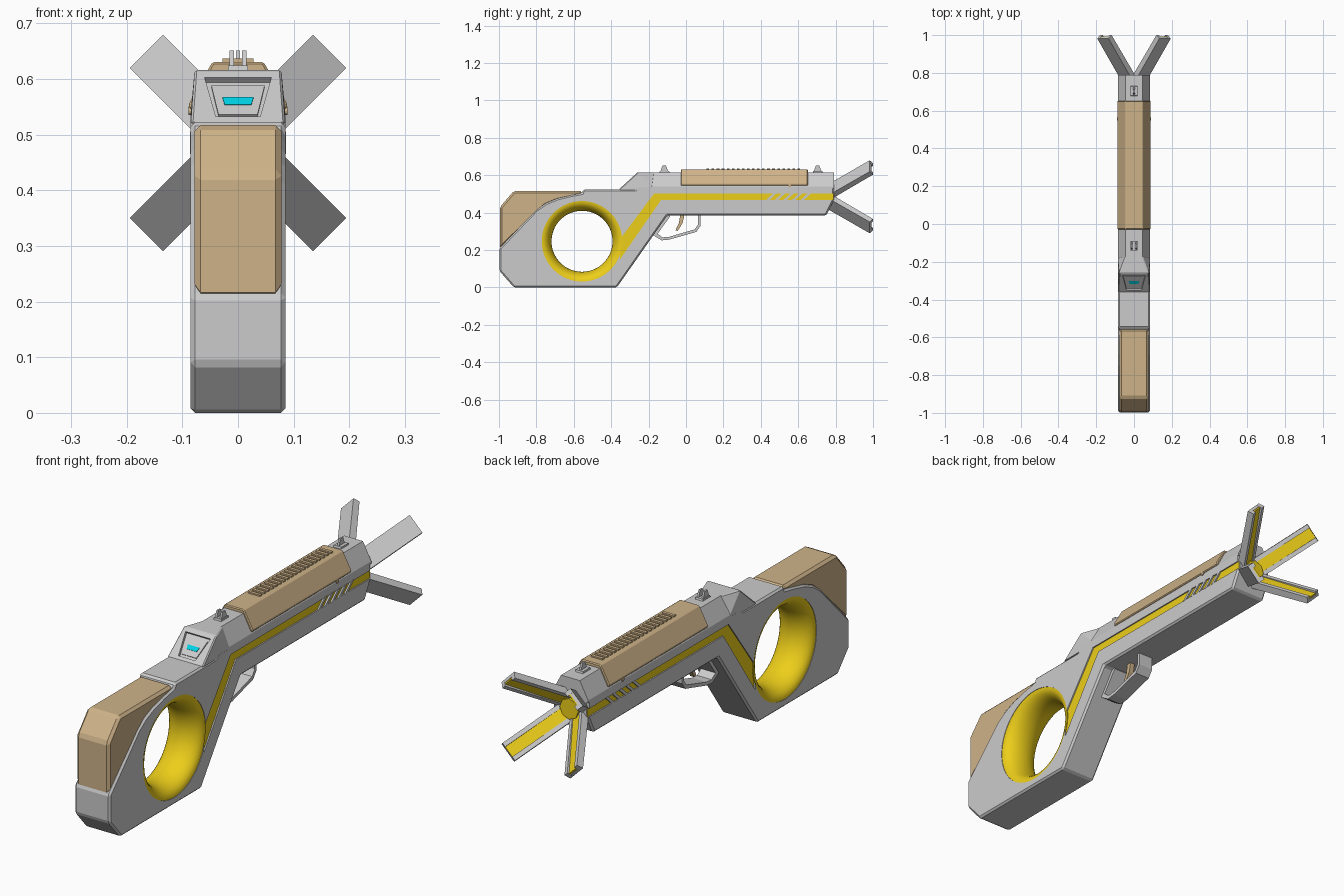
import bpy, bmesh, math
from mathutils import Matrix, Vector

if "Cube" in bpy.data.objects:
    bpy.data.objects.remove(bpy.data.objects["Cube"])


def material(name, col):
    m = bpy.data.materials.new(name)
    m.diffuse_color = (*col, 1)
    m.use_nodes = True
    m.node_tree.nodes["Principled BSDF"].inputs["Base Color"].default_value = m.diffuse_color
    return m


TAN = material("tan", (0.62, 0.45, 0.25))
YELLOW = material("yellow", (0.85, 0.62, 0.01))
CYAN = material("cyan", (0.0, 0.65, 0.8))


def finish(name, bm, mat=None, bevel=0.0):
    bmesh.ops.recalc_face_normals(bm, faces=bm.faces)
    me = bpy.data.meshes.new(name)
    bm.to_mesh(me)
    bm.free()
    ob = bpy.data.objects.new(name, me)
    bpy.context.collection.objects.link(ob)
    if mat:
        me.materials.append(mat)
    if bevel:
        b = ob.modifiers.new("bevel", 'BEVEL')
        b.width, b.segments, b.limit_method = bevel, 1, 'ANGLE'
    return ob


def prism(name, pts, x0, x1, mat=None, bevel=0.0, matrix=None):
    """Extrude a (y, z) profile along x."""
    bm = bmesh.new()
    f = bm.faces.new([bm.verts.new((x0, y, z)) for y, z in pts])
    r = bmesh.ops.extrude_face_region(bm, geom=[f])
    bmesh.ops.translate(bm, vec=(x1 - x0, 0, 0),
                        verts=[v for v in r['geom'] if isinstance(v, bmesh.types.BMVert)])
    if matrix:
        bm.transform(matrix)
    return finish(name, bm, mat, bevel)


def hull(name, half, mat=None, bevel=0.0):
    """Convex solid from points mirrored in x."""
    bm = bmesh.new()
    for x, y, z in half:
        bm.verts.new((x, y, z))
        bm.verts.new((-x, y, z))
    bmesh.ops.convex_hull(bm, input=bm.verts)
    bmesh.ops.dissolve_limit(bm, angle_limit=0.01, verts=bm.verts, edges=bm.edges)
    return finish(name, bm, mat, bevel)


def cylinder(name, axis, centre, r, length, n, mat=None):
    bm = bmesh.new()
    bmesh.ops.create_cone(bm, cap_ends=True, segments=n, radius1=r, radius2=r, depth=length)
    bm.transform(Matrix.Translation(centre) @ Matrix.Rotation(math.pi / 2, 4, axis))
    return finish(name, bm, mat)


def cut(ob, cutter):
    b = ob.modifiers.new("cut", 'BOOLEAN')
    b.operation, b.object, b.solver = 'DIFFERENCE', cutter, 'EXACT'
    cutter.hide_render = True
    bpy.context.view_layer.objects.active = ob
    for m in [m.name for m in ob.modifiers]:
        bpy.ops.object.modifier_apply(modifier=m)
    bpy.data.objects.remove(cutter)


# Main body: stock frame, grip slope and lower barrel
W = 0.085
seam = [(-0.556, 0.505), (-0.62, 0.493), (-0.69, 0.475), (-0.75, 0.45), (-0.80, 0.415)]
body = prism("body", [(-0.997, 0.21), (-0.997, 0.088), (-0.92, 0), (-0.37, 0), (-0.10, 0.385),
                      (0.75, 0.385), (0.79, 0.465), (0.79, 0.54), (-0.25, 0.54),
                      (-0.27, 0.523), (-0.55, 0.523)] + seam, -W, W, bevel=0.008)
RING = (-0.556, 0.247)
cut(body, cylinder("ring_cutter", 'Y', (0, *RING), 0.215, 0.4, 64))

# Yellow side stripe in a shallow groove
stripe = [(-0.35, 0.262), (-0.17, 0.503), (0.788, 0.503), (0.788, 0.467),
          (-0.134, 0.467), (-0.353, 0.15)]
for s in (-1, 1):
    cut(body, prism("groove_cutter", stripe, s * 0.079, s * 0.1))
    prism("stripe", stripe, s * 0.07, s * 0.0795, YELLOW)
    # slanted bars across the stripe
    for i in range(5):
        y = 0.425 + i * 0.046
        prism("slash_bar", [(y, 0.465), (y + 0.018, 0.465), (y + 0.063, 0.506), (y + 0.045, 0.506)],
              s * 0.07, s * 0.086)

# Rounded yellow ring lining the stock hole
bm = bmesh.new()
prof = []
for i in range(17):
    a = math.pi * i / 16
    prof.append((-0.083 * math.cos(a), 0.215 - 0.052 * math.sin(a)))
N = 64
rows = [[bm.verts.new((x, RING[0] + r * math.cos(t), RING[1] + r * math.sin(t))) for x, r in prof]
        for t in (2 * math.pi * k / N for k in range(N))]
for k in range(N):
    p, q = rows[k], rows[(k + 1) % N]
    for i in range(len(prof)):
        j = (i + 1) % len(prof)
        bm.faces.new((p[i], p[j], q[j], q[i]))
ring = finish("stock_ring", bm, YELLOW)
bpy.ops.object.select_all(action='DESELECT')
ring.select_set(True)
bpy.context.view_layer.objects.active = ring
bpy.ops.object.shade_smooth_by_angle(angle=math.radians(40))

# Tan stock cover
prism("stock_cover", [(-0.995, 0.205), (-0.995, 0.43), (-0.92, 0.517), (-0.556, 0.517),
                      (-0.556, 0.495), (-0.69, 0.465), (-0.75, 0.44), (-0.79, 0.405)],
      -0.078, 0.078, TAN, 0.012)


# Sloped rear block with recessed display
def slope(x, z, off):
    return (x, -0.364 + (z - 0.52) * 1.095 - 0.674 * off, z + 0.738 * off)


rear = hull("rear_block", [(W, -0.364, 0.52), (0.078, -0.259, 0.616), (W, -0.18, 0.54),
                           (0.045, -0.17, 0.616), (W, -0.18, 0.52)], bevel=0.004)
cut(rear, hull("recess_cutter", [slope(x, z, o) for o in (-0.012, 0.02)
                                 for x, z in ((0.06, 0.603), (0.04, 0.533))]))
hull("display_panel", [slope(x, z, o) for o in (-0.014, -0.008)
                       for x, z in ((0.048, 0.595), (0.035, 0.542))])
hull("display_light", [slope(x, z, o) for o in (-0.01, -0.006)
                       for x, z in ((0.028, 0.572), (0.024, 0.559))], CYAN)

# Upper barrel and tan fore-end with ridges
hull("upper_barrel", [(x, y, z) for y in (-0.182, 0.79)
                      for x, z in ((W, 0.53), (W, 0.54), (0.045, 0.616))])
hull("fore_end", [(x, y, z) for y in (-0.028, 0.652)
                  for x, z in ((0.088, 0.545), (0.088, 0.556), (0.046, 0.631))], TAN, 0.004)
for i in range(19):
    y = 0.11 + i * 0.027
    prism("ridge", [(y, 0.625), (y, 0.637), (y + 0.014, 0.637), (y + 0.014, 0.625)],
          -0.028, 0.028, TAN)
cylinder("side_pin", 'Y', (0, 0.555, 0.543), 0.008, 0.178, 12, TAN)


# Sights
def sight(name, y, posts):
    prism(name + "_base", [(y - 0.028, 0.61), (y - 0.024, 0.624), (y + 0.024, 0.624),
                           (y + 0.028, 0.61)], -0.018, 0.018)
    for x in posts:
        prism(name + "_post", [(y - 0.022, 0.62), (y - 0.011, 0.651), (y + 0.008, 0.651),
                               (y + 0.02, 0.62)], x - 0.004, x + 0.004)


sight("rear_sight", -0.115, (-0.011, 0.011))
sight("front_sight", 0.705, (0,))

# Trigger guard and trigger
prism("trigger_guard", [(-0.095, 0.395), (-0.18, 0.285), (-0.16, 0.27), (-0.13, 0.252), (-0.09, 0.256),
                        (0.055, 0.297), (0.078, 0.33), (0.078, 0.39), (0.064, 0.39),
                        (0.064, 0.336), (0.047, 0.311), (-0.09, 0.271), (-0.125, 0.268),
                        (-0.152, 0.287), (-0.09, 0.374), (0.064, 0.374), (0.064, 0.39)][:16]
      [:8] + [(0.064, 0.39), (0.064, 0.336), (0.047, 0.311), (-0.09, 0.271), (-0.125, 0.268),
              (-0.152, 0.287), (-0.085, 0.38)], -0.035, 0.035)
prism("trigger", [(-0.03, 0.39), (-0.038, 0.345), (-0.056, 0.306), (-0.044, 0.303),
                  (-0.018, 0.345), (-0.008, 0.39)], -0.011, 0.011, TAN)

# Four flared muzzle prongs with yellow inner channels
HUB = Matrix.Translation((0, 0, 0.485))
for k in range(4):
    m = HUB @ Matrix.Rotation(math.radians(45 + 90 * k), 4, 'Y')
    prism("prong", [(0.74, 0.037), (0.982, 0.233), (0.991, 0.222), (0.76, 0.033)],
          -0.0425, 0.0425, matrix=m)
    for s in (-1, 1):
        prism("prong_rail", [(0.75, 0.036), (0.985, 0.23), (1.0, 0.21), (0.79, 0.036)],
              s * 0.024, s * 0.0425, matrix=m)
    prism("prong_channel", [(0.75, 0.034), (0.984, 0.228), (0.993, 0.216), (0.778, 0.03)],
          -0.024, 0.024, YELLOW, matrix=m)
cylinder("muzzle_hub", 'X', (0, 0.785, 0.485), 0.045, 0.03, 8, YELLOW)
